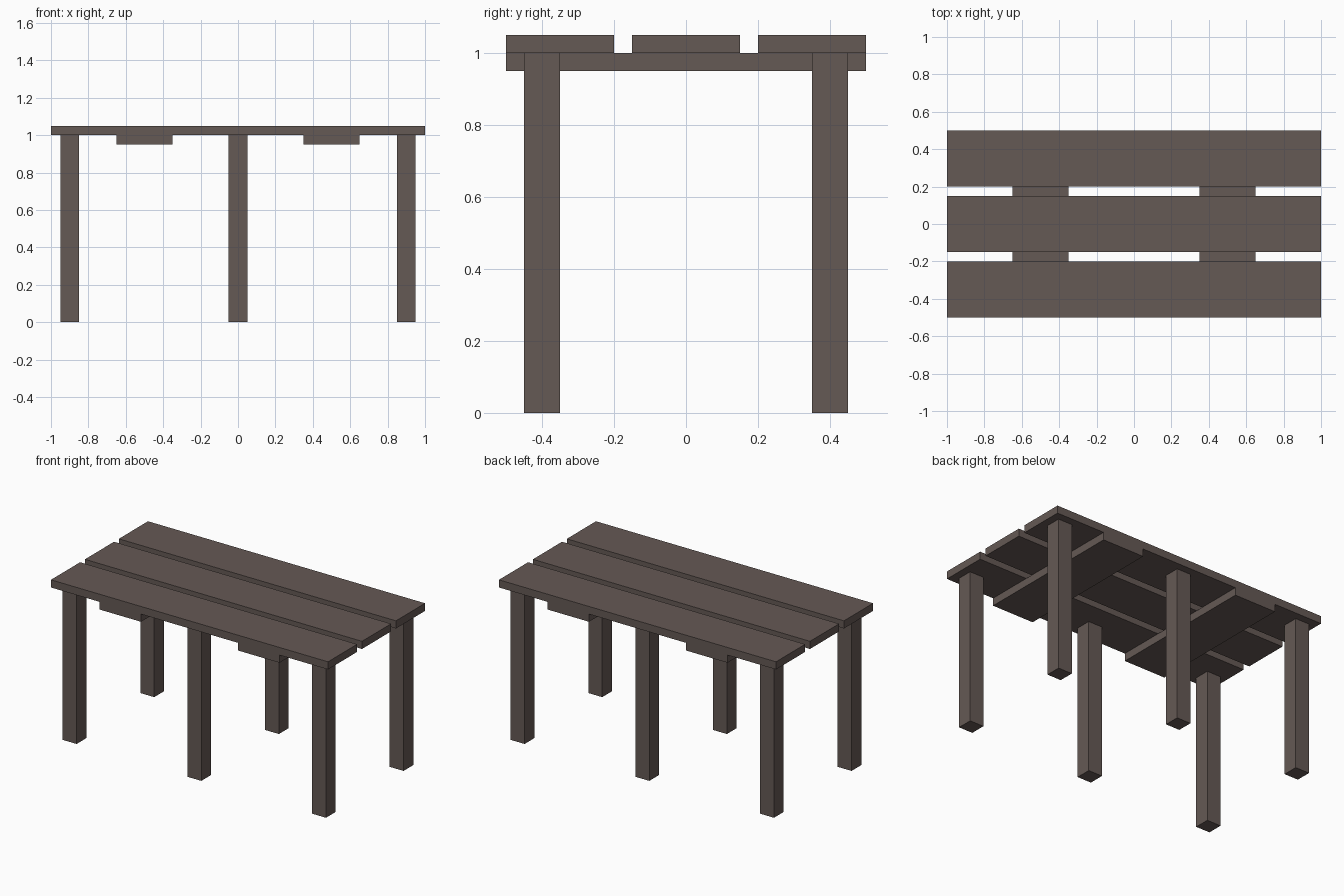
import bpy

if "Cube" in bpy.data.objects:
    bpy.data.objects.remove(bpy.data.objects["Cube"])

wood = bpy.data.materials.new("dark_wood")
wood.diffuse_color = (0.13, 0.10, 0.09, 1.0)
wood.use_nodes = True
wood.node_tree.nodes["Principled BSDF"].inputs["Base Color"].default_value = wood.diffuse_color


def box(name, center, size):
    bpy.ops.mesh.primitive_cube_add(size=1, location=center)
    obj = bpy.context.object
    obj.name = name
    obj.scale = size
    bpy.ops.object.transform_apply(location=False, rotation=False, scale=True)
    obj.data.materials.append(wood)
    return obj


# Three tabletop planks with gaps between them
for label, y in (("front", -0.35), ("middle", 0.0), ("back", 0.35)):
    box(f"{label}_plank", (0, y, 1.025), (2.0, 0.3, 0.05))

# Two wide battens under the planks
for label, x in (("left", -0.5), ("right", 0.5)):
    box(f"{label}_batten", (x, 0, 0.975), (0.3, 1.0, 0.05))

# Six square legs
for side, y in (("front", -0.4), ("back", 0.4)):
    for label, x in (("left", -0.9), ("middle", 0.0), ("right", 0.9)):
        box(f"{side}_{label}_leg", (x, y, 0.5), (0.1, 0.1, 1.0))
